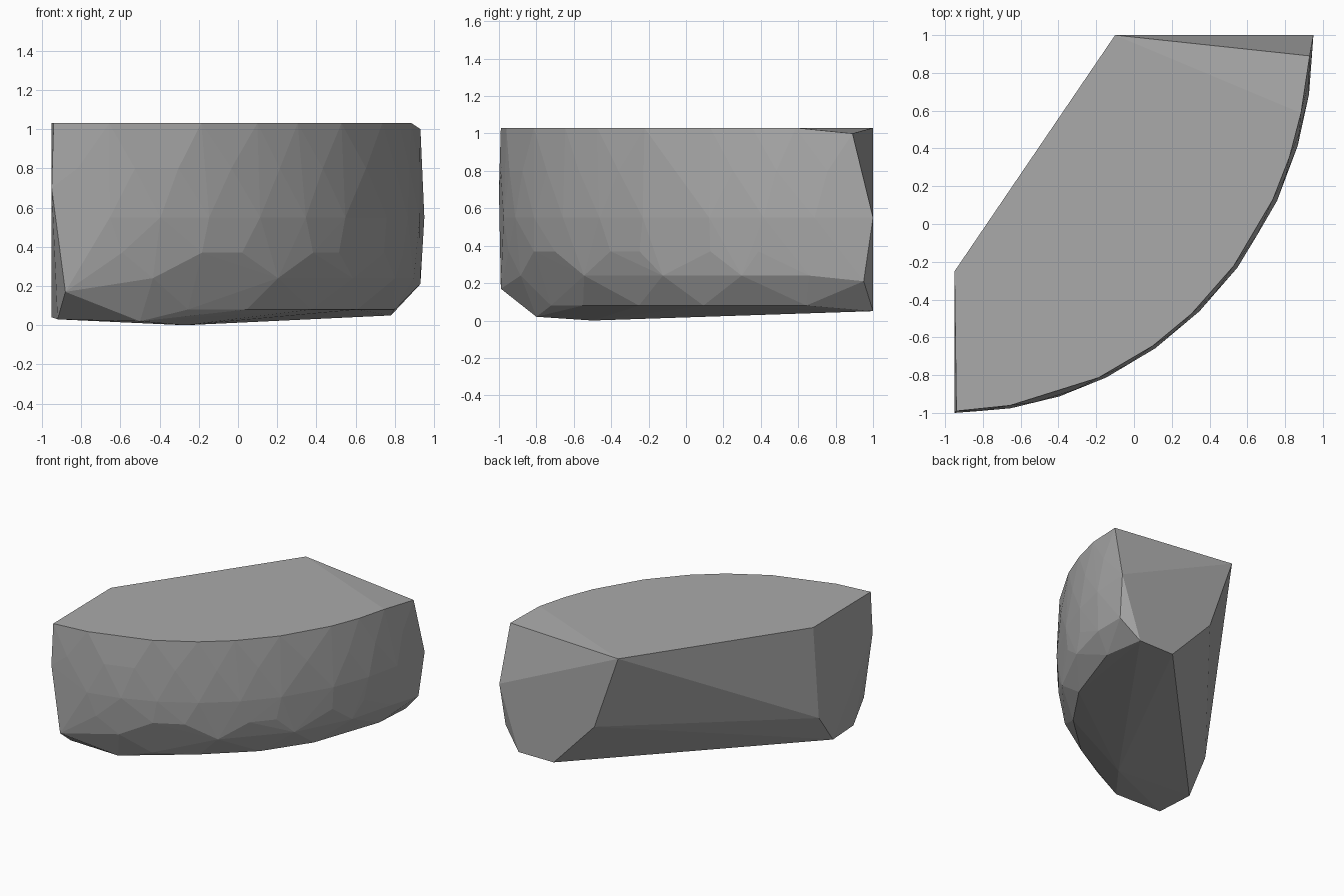
import bpy
import bmesh
from math import sin, cos, radians

default_cube = bpy.data.objects.get("Cube")
if default_cube:
    bpy.data.objects.remove(default_cube, do_unlink=True)


def make_material(name, colour):
    material = bpy.data.materials.new(name)
    material.use_nodes = True
    material.diffuse_color = colour
    shader = next(n for n in material.node_tree.nodes if n.type == "BSDF_PRINCIPLED")
    shader.inputs["Base Color"].default_value = colour
    shader.inputs["Roughness"].default_value = 0.9
    return material


def arc_ring(radius_x, radius_y, height, angles):
    """Points along the quarter-round outer face, measured from the back corner."""
    return [(-0.95 + radius_x * sin(radians(angle)),
             1 - radius_y * cos(radians(angle)),
             height) for angle in angles]


def add_hull(name, points, material):
    """Flat-faceted convex stone wrapped around the given points."""
    bm = bmesh.new()
    for point in points:
        bm.verts.new(point)
    result = bmesh.ops.convex_hull(bm, input=bm.verts[:])
    unused = {item for key in ("geom_interior", "geom_unused")
              for item in result[key] if isinstance(item, bmesh.types.BMVert)}
    bmesh.ops.delete(bm, geom=list(unused), context="VERTS")
    bmesh.ops.recalc_face_normals(bm, faces=bm.faces[:])
    mesh = bpy.data.meshes.new(name)
    bm.to_mesh(mesh)
    bm.free()
    mesh.materials.append(material)
    stone = bpy.data.objects.new(name, mesh)
    bpy.context.scene.collection.objects.link(stone)
    return stone


# Rounded outer face, from the top rim down to the worn underside
rim = arc_ring(1.875, 1.985, 1.03, (9, 24, 34, 42, 52, 64, 71, 78))
shoulder = arc_ring(1.89, 1.995, 0.8, (4, 13, 20, 29, 38, 47, 58, 68, 75, 83))
belly = arc_ring(1.9, 2, 0.55, (9, 17, 25, 34, 43, 52, 64, 73, 81))
skirt = arc_ring(1.885, 1.985, 0.37, (11, 24, 31, 45, 51, 64, 72))
hem = arc_ring(1.875, 1.96, 0.24, (16, 38, 55, 69, 80))
underside = arc_ring(1.78, 1.87, 0.08, (11, 23, 34, 48, 61, 79))

# Corners of the broken back face
back_corners = [(-0.1, 1, 1.03), (0.93, 0.89, 1.0), (0.95, 1, 0.55),
                (0.93, 0.95, 0.21), (0.78, 1, 0.05), (0.47, 1, 0.05),
                (0.11, 1, 0.43)]

# Corners of the upright side face
side_corners = [(-0.94, -0.99, 1.03), (-0.95, -0.25, 1.03),
                (-0.95, -0.32, 0.28), (-0.95, -0.5, 0.04),
                (-0.95, -1, 0.7), (-0.88, -0.99, 0.17), (-0.92, -0.8, 0.03)]

# Lowest points of the base
base_points = [(-0.27, -0.5, 0), (-0.5, -0.8, 0.02)]

stone_grey = make_material("stone grey", (0.4, 0.4, 0.4, 1))
add_hull("stone_chunk",
         rim + shoulder + belly + skirt + hem + underside
         + back_corners + side_corners + base_points,
         stone_grey)
